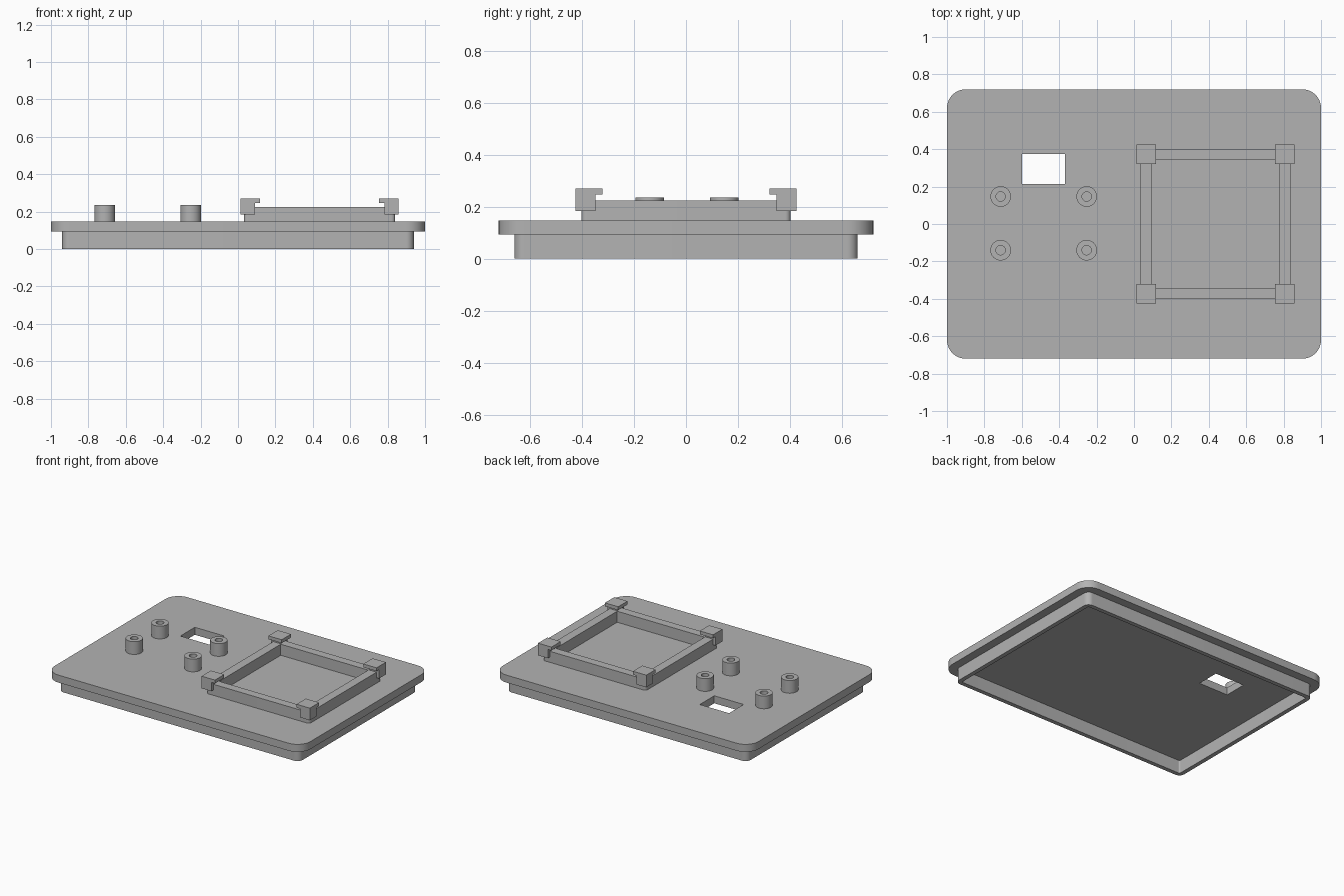
import bpy
import bmesh
from math import cos, sin, pi

cube = bpy.data.objects.get("Cube")
if cube:
    bpy.data.objects.remove(cube, do_unlink=True)

grey = bpy.data.materials.new("plain grey")
grey.use_nodes = True
colour = (0.45, 0.45, 0.45, 1)
grey.diffuse_color = colour
grey.node_tree.nodes["Principled BSDF"].inputs["Base Color"].default_value = colour


def rounded(x0, x1, y0, y1, r=0.0, steps=10):
    """Outline of a rectangle with rounded corners."""
    if r == 0:
        return [(x0, y0), (x1, y0), (x1, y1), (x0, y1)]
    centres = [(x1 - r, y1 - r), (x0 + r, y1 - r), (x0 + r, y0 + r), (x1 - r, y0 + r)]
    return [(cx + r * cos((q + i / steps) * pi / 2), cy + r * sin((q + i / steps) * pi / 2))
            for q, (cx, cy) in enumerate(centres) for i in range(steps + 1)]


def circle(cx, cy, r, n=40):
    return [(cx + r * cos(2 * pi * i / n), cy + r * sin(2 * pi * i / n)) for i in range(n)]


def extrude(name, outlines, z0, z1):
    """Solid between two heights; inner outlines become holes."""
    curve = bpy.data.curves.new(name, "CURVE")
    curve.dimensions = "2D"
    curve.fill_mode = "BOTH"
    curve.extrude = (z1 - z0) / 2
    for points in outlines:
        spline = curve.splines.new("POLY")
        spline.points.add(len(points) - 1)
        for p, (x, y) in zip(spline.points, points):
            p.co = (x, y, 0, 1)
        spline.use_cyclic_u = True
    ob = bpy.data.objects.new(name, curve)
    bpy.context.collection.objects.link(ob)
    ob.location.z = (z0 + z1) / 2
    bpy.ops.object.select_all(action="DESELECT")
    ob.select_set(True)
    bpy.context.view_layer.objects.active = ob
    bpy.ops.object.convert(target="MESH")
    ob = bpy.context.view_layer.objects.active
    # Weld the caps to the walls
    bm = bmesh.new()
    bm.from_mesh(ob.data)
    bmesh.ops.remove_doubles(bm, verts=bm.verts, dist=1e-5)
    bmesh.ops.recalc_face_normals(bm, faces=bm.faces)
    bm.to_mesh(ob.data)
    bm.free()
    ob.data.materials.clear()
    ob.data.materials.append(grey)
    bpy.ops.object.shade_smooth_by_angle()
    return ob


BASE, TOP = 0.093, 0.146

# Lid plate with a rectangular cable opening, and the rim below it
extrude("lid_plate", [rounded(-1, 1, -0.72, 0.72, 0.1),
                      rounded(-0.6, -0.37, 0.213, 0.375)], BASE, TOP)
extrude("lid_rim", [rounded(-0.94, 0.94, -0.66, 0.66, 0.04),
                    rounded(-0.91, 0.91, -0.63, 0.63, 0.01)], 0, BASE)

# Hollow standoffs
for x in (-0.713, -0.253):
    for y in (-0.14, 0.147):
        extrude("standoff", [circle(x, y, 0.055), circle(x, y, 0.025)], TOP, 0.236)

# Holder frame
extrude("holder_frame", [rounded(0.032, 0.84, -0.402, 0.402, 0.02),
                         rounded(0.094, 0.778, -0.343, 0.343)], TOP, 0.224)

# Corner clips: a post with an inward overhanging lip
MID = 0.436
for sx in (-1, 1):
    for sy in (-1, 1):
        def corner(inset):
            xs = sorted((MID + sx * 0.423, MID + sx * (0.423 - inset)))
            ys = sorted((sy * 0.425, sy * (0.425 - inset)))
            return rounded(*xs, *ys)
        extrude("clip_post", [corner(0.077)], 0.184, 0.246)
        extrude("clip_lip", [corner(0.104)], 0.246, 0.27)
